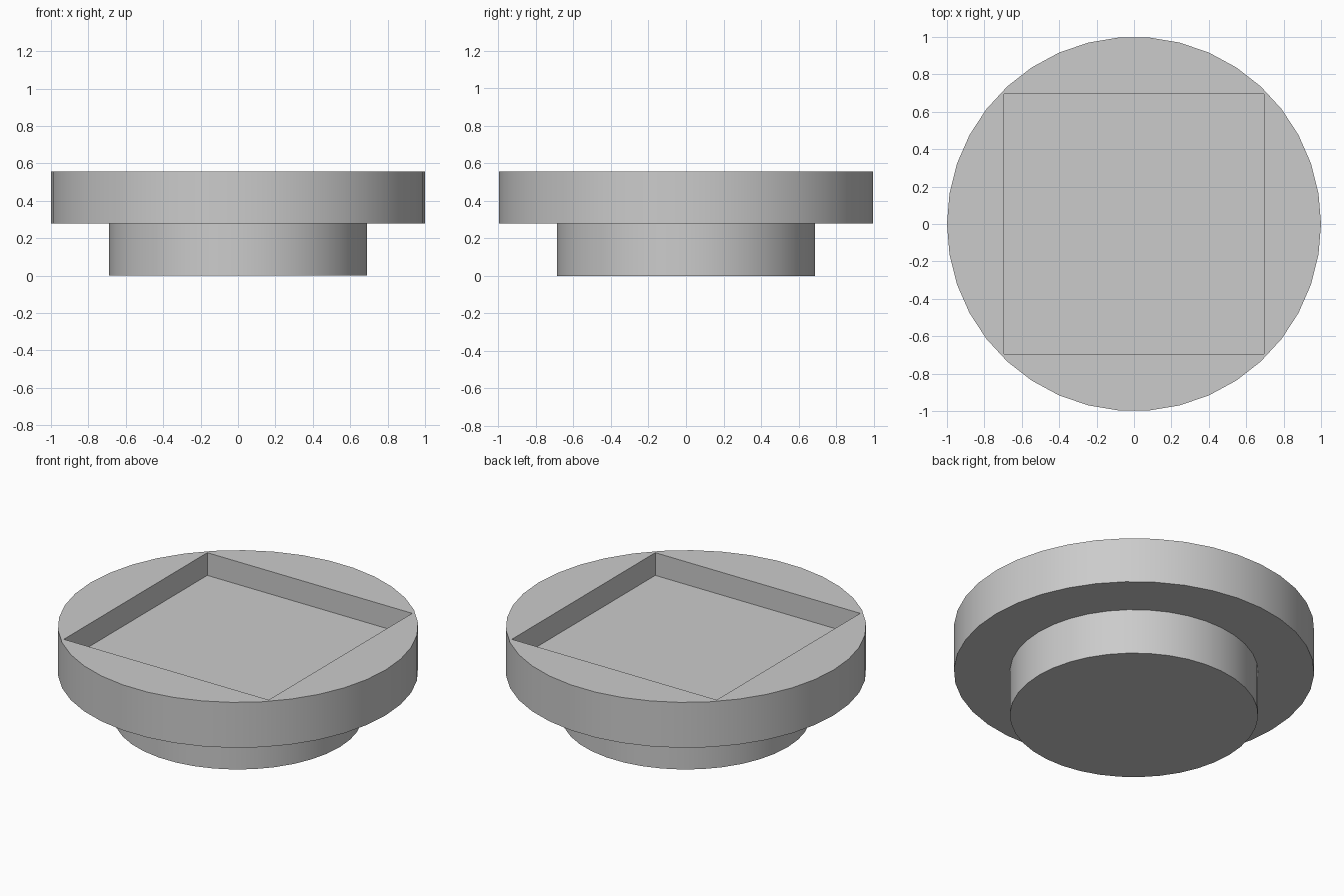
import bpy
import bmesh
from math import cos, sin, tau, radians

if "Cube" in bpy.data.objects:
    bpy.data.objects.remove(bpy.data.objects["Cube"], do_unlink=True)

SEGMENTS = 38
STEM_RADIUS, FLANGE_RADIUS = 0.689, 1.0
STEP_Z, TOP_Z = 0.278, 0.556
POCKET_HALF, POCKET_DEPTH = 0.694, 0.139

grey = bpy.data.materials.new("plain grey")
grey.use_nodes = True
colour = (0.6, 0.6, 0.6, 1.0)
grey.diffuse_color = colour
grey.node_tree.nodes["Principled BSDF"].inputs["Base Color"].default_value = colour


def prism(name, outline, z0, z1):
    """Extrude a flat outline from z0 up to z1."""
    bm = bmesh.new()
    base = bm.faces.new([bm.verts.new((x, y, z0)) for x, y in outline])
    top = bmesh.ops.extrude_face_region(bm, geom=[base], use_keep_orig=True)
    verts = [g for g in top["geom"] if isinstance(g, bmesh.types.BMVert)]
    bmesh.ops.translate(bm, verts=verts, vec=(0, 0, z1 - z0))
    bmesh.ops.recalc_face_normals(bm, faces=bm.faces)
    mesh = bpy.data.meshes.new(name)
    bm.to_mesh(mesh)
    bm.free()
    mesh.materials.append(grey)
    obj = bpy.data.objects.new(name, mesh)
    bpy.context.collection.objects.link(obj)
    return obj


def circle(radius):
    return [(radius * cos(tau * i / SEGMENTS), radius * sin(tau * i / SEGMENTS))
            for i in range(SEGMENTS)]


# Round stem and wider flange
stem = prism("stem", circle(STEM_RADIUS), 0, STEP_Z)
flange = prism("flange", circle(FLANGE_RADIUS), STEP_Z, TOP_Z)

# Square pocket sunk into the flange
h = POCKET_HALF
cutter = prism("pocket_cutter", [(-h, -h), (h, -h), (h, h), (-h, h)],
               TOP_Z - POCKET_DEPTH, TOP_Z + POCKET_DEPTH)
cutter.hide_render = True
cut = flange.modifiers.new("pocket", 'BOOLEAN')
cut.operation = 'DIFFERENCE'
cut.solver = 'EXACT'
cut.object = cutter
bpy.context.view_layer.objects.active = flange
bpy.ops.object.modifier_apply(modifier=cut.name)
bpy.data.objects.remove(cutter, do_unlink=True)

# Smooth round walls, crisp rims
bpy.ops.object.select_all(action='DESELECT')
for obj in (stem, flange):
    obj.select_set(True)
bpy.ops.object.shade_smooth_by_angle(angle=radians(30))
